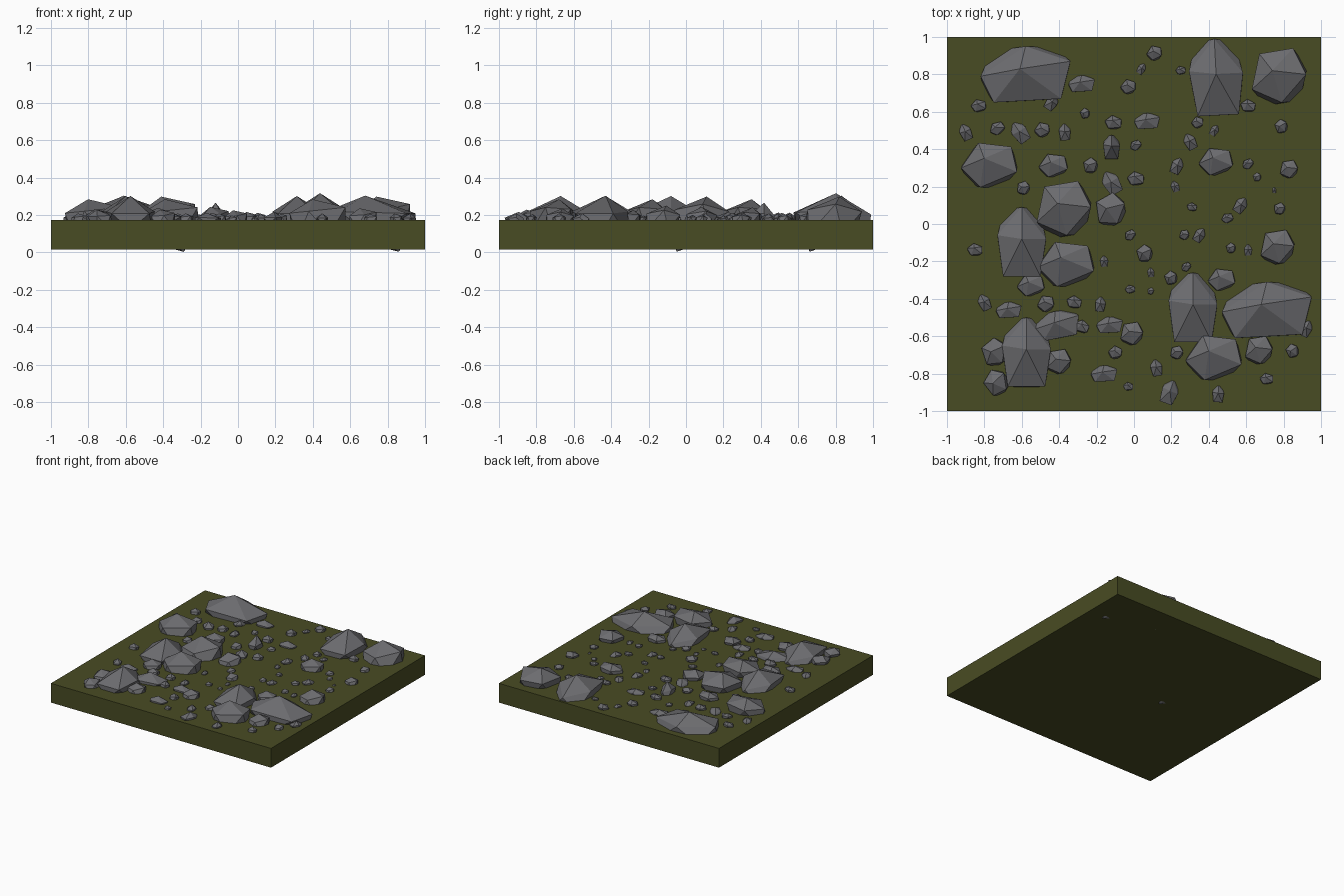
import bpy, bmesh, math, random
from mathutils import Vector

random.seed(4)
TOP = 0.173      # ground surface height


def material(name, rgb):
    m = bpy.data.materials.new(name)
    m.diffuse_color = (*rgb, 1)
    return m


moss = material("moss_green", (0.066, 0.072, 0.017))
stone = material("stone_grey", (0.150, 0.150, 0.160))

# Rock shapes: half length, apex, lowest point, upper ring (lower ring mirrors it)
SHAPES = {
    "long": (0.24, (-0.03, 0.03, 0.145), (0.03, -0.02, -0.13),
             [(-0.24, -0.01, .06), (0.0, 0.15, .06), (0.24, 0.07, .05),
              (0.19, -0.13, .05), (-0.17, -0.15, .06)]),
    "round": (0.17, (-0.04, 0.04, 0.14), (0.08, -0.12, -0.155),
              [(0.14, 0.02, .10), (0.07, 0.16, .06), (-0.11, 0.13, .06),
               (-0.15, -0.06, .06), (0.01, -0.13, .07)]),
    "broad": (0.16, (-0.03, 0.04, 0.122), (0.03, -0.02, -0.12),
              [(-0.15, -0.01, .05), (-0.06, 0.12, .06), (0.11, 0.10, .07),
               (0.14, -0.03, .08), (-0.05, -0.11, .06)]),
    "tapered": (0.19, (0.0, 0.02, 0.143), (0.0, 0.0, -0.13),
                [(0.0, 0.19, .04), (0.13, 0.02, .06), (0.10, -0.18, .05),
                 (-0.10, -0.18, .05), (-0.13, 0.04, .06)]),
}


def add_rock(bm, shape, x, y, size, turn=0.0, tall=1.0):
    """Faceted twelve-point rock, half sunk into the ground."""
    half, apex, low, ring = SHAPES[shape]
    s = size / half
    pts = [apex, low] + ring + [(-px * 0.95, -py * 0.95, -pz) for px, py, pz in ring]
    c, n = math.cos(math.radians(turn)), math.sin(math.radians(turn))
    zc = TOP - 0.015 * min(s, 1)
    vs = []
    for px, py, pz in pts:
        z = max(zc + pz * s * tall, 0.0)
        vs.append(bm.verts.new((x + s * (c * px - n * py), y + s * (n * px + c * py), z)))
    res = bmesh.ops.convex_hull(bm, input=vs)
    inner = [g for g in res["geom_interior"] if isinstance(g, bmesh.types.BMVert)]
    if inner:
        bmesh.ops.delete(bm, geom=inner, context='VERTS')


def finish(bm, name, mat):
    bmesh.ops.recalc_face_normals(bm, faces=bm.faces)
    me = bpy.data.meshes.new(name)
    bm.to_mesh(me)
    bm.free()
    me.materials.append(mat)
    ob = bpy.data.objects.new(name, me)
    bpy.context.collection.objects.link(ob)
    return ob


# Ground slab
bm = bmesh.new()
bmesh.ops.create_cube(bm, size=1)
bmesh.ops.scale(bm, vec=Vector((2, 2, TOP - 0.015)), verts=bm.verts)
bmesh.ops.translate(bm, vec=Vector((0, 0, (TOP + 0.015) / 2)), verts=bm.verts)
finish(bm, "ground_slab", moss)

# Boulders: shape, x, y, half length, turn
bm = bmesh.new()
for r in [("long", -0.58, 0.80, .24, 0), ("long", 0.71, -0.46, .24, 0),
          ("round", 0.78, 0.78, .17, 0), ("round", -0.37, 0.07, .17, 0),
          ("broad", -0.77, 0.31, .165, 0), ("broad", -0.36, -0.22, .165, 0),
          ("broad", 0.43, -0.72, .165, 0), ("tapered", -0.60, -0.10, .19, 0),
          ("tapered", -0.575, -0.69, .19, 0), ("tapered", 0.315, -0.45, .19, 0),
          ("tapered", 0.44, 0.78, .21, 3)]:
    add_rock(bm, *r)
finish(bm, "boulders", stone)

# Medium stones: shape, x, y, half length, turn, height factor
bm = bmesh.new()
for r in [("broad", -0.43, 0.31, .085, 0, 1), ("broad", 0.44, 0.33, .10, 0, 1),
          ("round", -0.12, 0.07, .095, 20, 1), ("round", 0.77, -0.13, .105, 0, 1),
          ("broad", -0.55, -0.33, .08, 0, 1), ("broad", 0.47, -0.30, .08, 0, 1),
          ("long", -0.41, -0.54, .12, 8, 1), ("round", -0.74, -0.69, .08, 30, 1),
          ("round", -0.40, -0.74, .075, 0, 1), ("round", -0.73, -0.85, .075, 50, 1),
          ("round", 0.67, -0.68, .085, 0, 1), ("round", -0.01, -0.59, .07, 0, 1),
          ("long", -0.13, -0.54, .07, 0, 1), ("long", -0.16, -0.80, .07, 0, 1),
          ("tapered", 0.19, -0.90, .065, -20, 1), ("tapered", -0.12, 0.22, .065, 30, 1),
          ("tapered", -0.12, 0.41, .065, 0, 2), ("long", 0.07, 0.55, .068, 0, 1),
          ("long", -0.67, -0.46, .068, 0, 1), ("tapered", -0.61, 0.49, .06, 35, 1),
          ("round", 0.83, 0.29, .055, 0, 1), ("long", -0.28, 0.75, .07, 0, 1)]:
    add_rock(bm, *r)
finish(bm, "medium_stones", stone)

# Pebbles: x, y, half length
back = [(.11, .91, .045), (.04, .83, .03), (.25, .82, .03), (-.03, .73, .045),
        (-.44, .65, .045), (-.83, .63, .045), (-.26, .59, .03), (-.90, .49, .045),
        (-.73, .51, .045), (-.49, .50, .045), (-.37, .49, .045), (-.11, .54, .05),
        (.34, .54, .035), (.43, .50, .03), (.61, .63, .045), (.79, .52, .04),
        (.30, .44, .045), (.01, .42, .035), (-.23, .31, .045), (.23, .31, .045),
        (.01, .24, .05), (-.59, .19, .04), (.22, .20, .03), (.61, .32, .035),
        (.66, .25, .025), (.57, .10, .045), (.50, .03, .035), (.78, .08, .035),
        (.75, .18, .015), (.31, .09, .03)]
front = [(.27, -.06, .03), (.35, -.06, .04), (-.02, -.06, .035), (.06, -.16, .05),
         (-.16, -.20, .03), (-.85, -.14, .045), (.20, -.29, .04), (.09, -.26, .025),
         (.28, -.23, .03), (.52, -.13, .03), (.61, -.14, .03), (-.02, -.35, .03),
         (.09, -.36, .02), (-.18, -.43, .04), (-.32, -.42, .045), (-.47, -.43, .05),
         (-.80, -.42, .045), (-.28, -.55, .045), (-.10, -.69, .04), (.12, -.77, .045),
         (-.03, -.87, .03), (.23, -.69, .04), (.45, -.91, .045), (.71, -.83, .04),
         (.85, -.68, .04), (.92, -.56, .045)]
for name, group in (("back_pebbles", back), ("front_pebbles", front)):
    bm = bmesh.new()
    for i, (x, y, size) in enumerate(group):
        kind = ("round", "tapered", "broad")[i % 3]
        add_rock(bm, kind, x, y, size, random.uniform(-40, 40), 1.15)
    finish(bm, name, stone)
